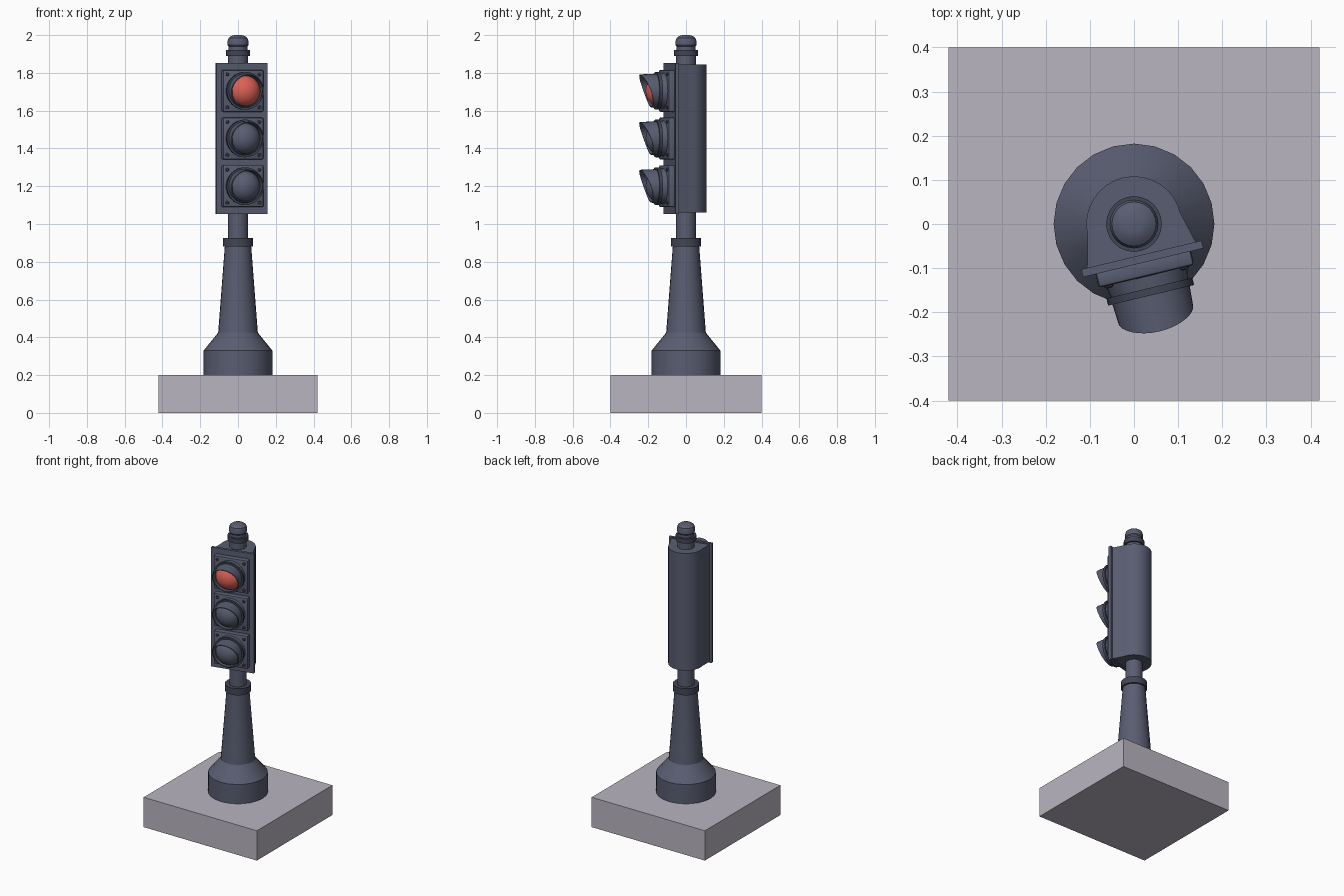
import bpy, bmesh, math
from mathutils import Matrix

if "Cube" in bpy.data.objects:
    bpy.data.objects.remove(bpy.data.objects["Cube"])


def material(name, rgb):
    m = bpy.data.materials.new(name)
    m.diffuse_color = (*rgb, 1)
    m.use_nodes = True
    m.node_tree.nodes["Principled BSDF"].inputs["Base Color"].default_value = m.diffuse_color
    return m


STEEL = material("blue_grey_paint", (0.10, 0.11, 0.165))
DARK = material("dark_band", (0.055, 0.06, 0.09))
STONE = material("stone", (0.49, 0.46, 0.53))
RED = material("red_glass", (0.72, 0.12, 0.09))

HEAD = Matrix.Rotation(math.radians(13.5), 4, 'Z')      # head is turned slightly


def facing(z, x=0):
    """Frame whose local z points out of the head's front."""
    return HEAD @ Matrix.Translation((x, 0, z)) @ Matrix.Rotation(math.pi / 2, 4, 'X')


def finish(bm, name, mat, matrix=Matrix(), smooth=True):
    bmesh.ops.remove_doubles(bm, verts=bm.verts, dist=1e-5)
    bmesh.ops.recalc_face_normals(bm, faces=bm.faces)
    bm.transform(matrix)
    me = bpy.data.meshes.new(name)
    bm.to_mesh(me)
    bm.free()
    me.materials.append(mat)
    ob = bpy.data.objects.new(name, me)
    bpy.context.collection.objects.link(ob)
    if smooth:
        bpy.ops.object.select_all(action='DESELECT')
        ob.select_set(True)
        bpy.context.view_layer.objects.active = ob
        bpy.ops.object.shade_smooth_by_angle(angle=math.radians(32))
    return ob


def lathe(name, profile, mat, matrix=Matrix(), sides=24, closed=False, shape=None):
    """Revolve (radius, height) points; shape may alter the height per point."""
    bm = bmesh.new()
    rings = []
    for i in range(sides):
        a = 2 * math.pi * i / sides
        c, s = math.cos(a), math.sin(a)
        rings.append([bm.verts.new((r * c, r * s, shape(h, s) if shape else h))
                      for r, h in profile])
    n = len(profile)
    for i in range(sides):
        p, q = rings[i], rings[(i + 1) % sides]
        for j in range(n if closed else n - 1):
            k = (j + 1) % n
            bm.faces.new((p[j], q[j], q[k], p[k]))
    return finish(bm, name, mat, matrix)


def box(name, size, centre, mat, matrix=Matrix(), bevel=0):
    bm = bmesh.new()
    bmesh.ops.create_cube(bm, size=1)
    bm.transform(Matrix.Translation(centre) @ Matrix.Diagonal((*size, 1)))
    if bevel:
        bmesh.ops.bevel(bm, geom=bm.edges[:], offset=bevel, segments=2,
                        profile=0.5, affect='EDGES')
    return finish(bm, name, mat, matrix, smooth=bool(bevel))


# Plinth and post
box("plinth", (0.84, 0.80, 0.20), (0, 0, 0.10), STONE)
lathe("post", [(0, 0.195), (0.182, 0.195), (0.182, 0.33), (0.105, 0.425), (0.07, 0.88),
               (0.07, 0.90), (0.053, 0.90), (0.053, 1.90), (0, 1.90)], STEEL)
lathe("post_collar", [(0, 0.88), (0.08, 0.88), (0.08, 0.925), (0, 0.925)], DARK)
lathe("top_collar", [(0, 1.89), (0.063, 1.89), (0.063, 1.922), (0, 1.922)], DARK)
lathe("top_cap", [(0, 1.92), (0.05, 1.92), (0.05, 1.94), (0.055, 1.947), (0.055, 1.97),
                  (0.05, 1.985), (0.035, 1.996), (0.018, 2.0), (0, 2.0)], STEEL)

# Rounded housing behind the signals
outline = [(0.127, -0.075)] + [
    (0.108 * math.cos(a), 0.108 * math.sin(a))
    for a in [math.pi * i / 16 for i in range(17)]] + [(-0.127, -0.075)]
bm = bmesh.new()
face = bm.faces.new([bm.verts.new((x, y, 1.06)) for x, y in outline])
top = bmesh.ops.extrude_face_region(bm, geom=[face])["geom"]
bmesh.ops.translate(bm, vec=(0, 0, 0.785),
                    verts=[v for v in top if isinstance(v, bmesh.types.BMVert)])
bm.faces.new([bm.verts.new((x, y, 1.06)) for x, y in outline]) if face.is_valid is False else None
finish(bm, "housing", STEEL, HEAD)
box("back_board", (0.28, 0.018, 0.80), (0, -0.081, 1.453), STEEL, HEAD)


def visor_cut(h, s):
    """Front rim reaches furthest at the top."""
    return h if h < 0.18 else 0.19 + 0.06 * ((1 + s) / 2) ** 1.5


# Three signal units
for label, z in (("upper", 1.705), ("middle", 1.453), ("lower", 1.20)):
    f = facing(z)
    box(label + "_signal_panel", (0.222, 0.222, 0.04), (0, 0, 0.102), STEEL, f, 0.008)
    lathe(label + "_signal_ring", [(0, 0.115), (0.096, 0.115), (0.09, 0.15), (0, 0.15)], STEEL, f, 32)
    lathe(label + "_signal_band", [(0.08, 0.149), (0.1, 0.149), (0.1, 0.166), (0.08, 0.166)],
          DARK, f, 32, True)
    lathe(label + "_visor", [(0.091, 0.15), (0.087, 0.20), (0.082, 0.20), (0.082, 0.15)],
          STEEL, f, 32, True, visor_cut)
    dome = [(0.082 * math.cos(a), 0.15 + 0.067 * math.sin(a))
            for a in [math.pi / 2 * i / 8 for i in range(9)]]
    lathe(label + "_lens", dome, RED if label == "upper" else STEEL, f, 32)
    for dx in (-0.088, 0.088):
        for dz in (-0.088, 0.088):
            lathe(label + "_bolt", [(0, 0.118), (0.01, 0.118), (0.01, 0.125),
                                    (0.006, 0.128), (0, 0.128)], DARK, facing(z + dz, dx), 8)
